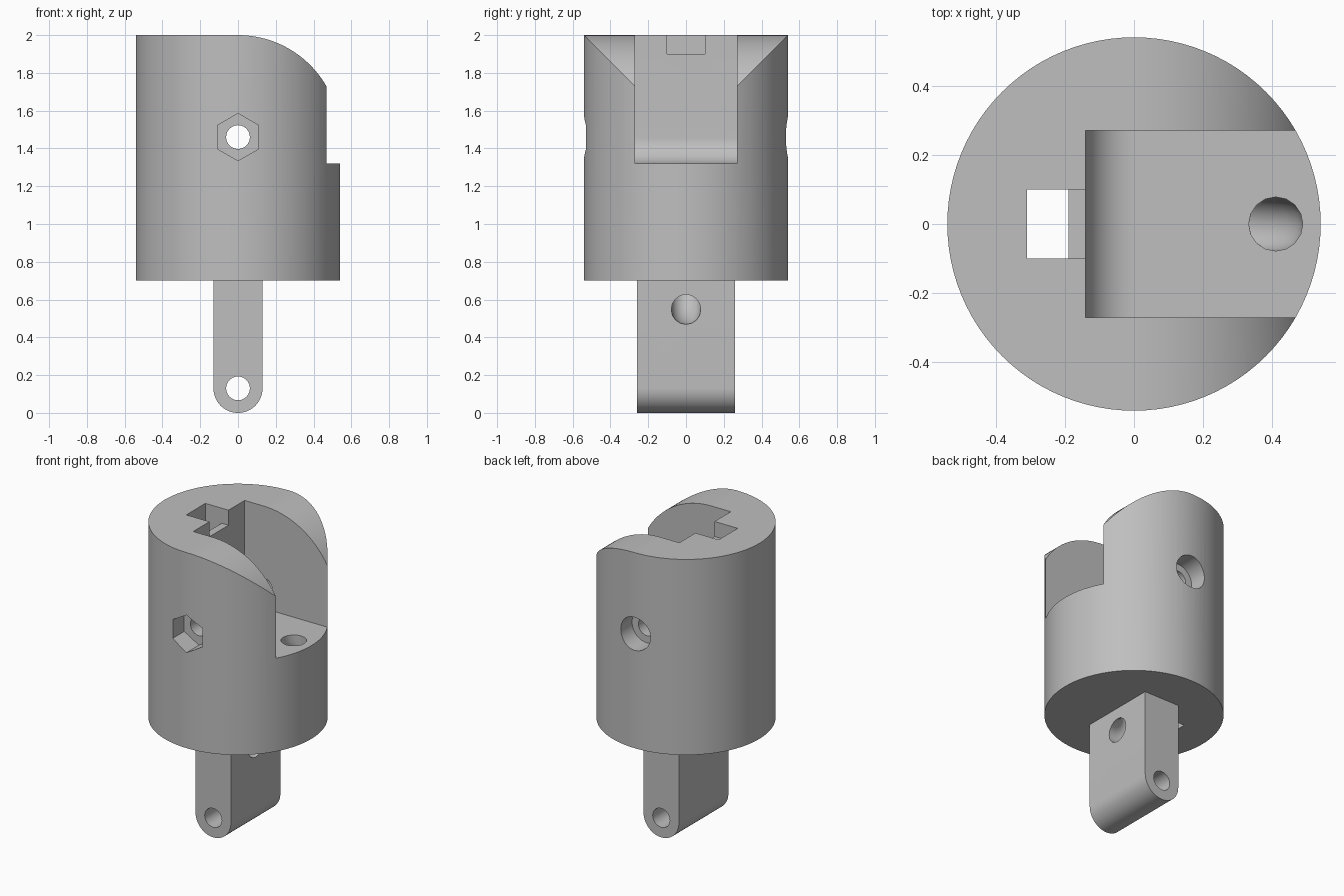
import bpy, bmesh
from math import sin, cos, pi, radians
from mathutils import Vector

if "Cube" in bpy.data.objects:
    bpy.data.objects.remove(bpy.data.objects["Cube"], do_unlink=True)

R = 0.54          # body radius
PIN_Z = 1.46      # height of the pivot axis
HALF_SLOT = 0.27
BORE = 0.063


def arc(cx, cy, r, start, end, n):
    """Points on an arc, angles in degrees."""
    angles = [radians(start + (end - start) * i / n) for i in range(n + 1)]
    return [(cx + r * cos(a), cy + r * sin(a)) for a in angles]


def circle(cx, cy, r, n, start=0):
    return arc(cx, cy, r, start, start + 360, n)[:-1]


def prism(name, outline, axis, lo, hi):
    """Extrude a 2D outline along z (outline in x, y) or y (outline in x, z)."""
    def place(p, t):
        return (p[0], p[1], t) if axis == "z" else (p[0], t, p[1])
    bm = bmesh.new()
    ends = [[bm.verts.new(place(p, t)) for p in outline] for t in (lo, hi)]
    for ring in ends:
        bm.faces.new(ring)
    n = len(outline)
    for i in range(n):
        j = (i + 1) % n
        bm.faces.new((ends[0][i], ends[0][j], ends[1][j], ends[1][i]))
    bmesh.ops.recalc_face_normals(bm, faces=bm.faces)
    mesh = bpy.data.meshes.new(name)
    bm.to_mesh(mesh)
    bm.free()
    obj = bpy.data.objects.new(name, mesh)
    bpy.context.collection.objects.link(obj)
    return obj


def rect(x0, x1, y0, y1):
    return [(x0, y0), (x1, y0), (x1, y1), (x0, y1)]


def activate(obj):
    bpy.ops.object.select_all(action="DESELECT")
    obj.select_set(True)
    bpy.context.view_layer.objects.active = obj


def combine(target, other, operation):
    """Apply a boolean and discard the second object."""
    mod = target.modifiers.new(operation.title(), "BOOLEAN")
    mod.operation, mod.solver, mod.object = operation, "EXACT", other
    activate(target)
    bpy.ops.object.modifier_apply(modifier=mod.name)
    bpy.data.objects.remove(other, do_unlink=True)


def tube(name, stations, radius):
    """Closed tube along a path of (point, tangent) stations."""
    curve = bpy.data.curves.new(name, "CURVE")
    curve.dimensions = "3D"
    curve.bevel_depth, curve.bevel_resolution = radius, 6
    curve.use_fill_caps = True
    spline = curve.splines.new("BEZIER")
    spline.bezier_points.add(len(stations) - 1)
    for bp, (point, tangent) in zip(spline.bezier_points, stations):
        bp.handle_left_type = bp.handle_right_type = "FREE"
        co, t = Vector(point), Vector(tangent)
        bp.co, bp.handle_left, bp.handle_right = co, co - t, co + t
    obj = bpy.data.objects.new(name, curve)
    bpy.context.collection.objects.link(obj)
    activate(obj)
    bpy.ops.object.convert(target="MESH")
    obj = bpy.context.view_layer.objects.active
    bm = bmesh.new()
    bm.from_mesh(obj.data)
    bmesh.ops.remove_doubles(bm, verts=bm.verts, dist=1e-4)
    bmesh.ops.recalc_face_normals(bm, faces=bm.faces)
    bm.to_mesh(obj.data)
    bm.free()
    return obj


# Round body, its top rolled off around the pivot axis on the open side
body = prism("joint_body", circle(0, 0, R, 96), "z", 0.7, 2.0)
roll = [(-1, 0.5), (R + 0.1, 0.5), (R + 0.1, 1.4), (R, 1.4)]
roll += arc(0, PIN_Z, R, 0, 90, 32) + [(-1, 2.0)]
combine(body, prism("roll_off", roll, "y", -1, 1), "INTERSECT")

# Hinge tongue with a rounded lower end
tongue = [(0.13, 0.8), (-0.13, 0.8)] + arc(0, 0.13, 0.13, 180, 360, 32)
combine(body, prism("tongue", tongue, "y", -0.26, 0.26), "UNION")

# Slot for the next joint, with a rounded inner corner
slot = [(1, 1.32), (1, 2.2), (-0.14, 2.2)] + arc(0, PIN_Z, 0.14, 180, 270, 16)
combine(body, prism("slot", slot, "y", -HALF_SLOT, HALF_SLOT), "DIFFERENCE")

# Vertical cord channel and the shallow notch joining it to the slot
combine(body, prism("channel", rect(-0.31, -0.19, -0.1, 0.1), "z", 0.5, 2.2), "DIFFERENCE")
combine(body, prism("notch", rect(-0.31, -0.1, -0.1, 0.1), "z", 1.9, 2.2), "DIFFERENCE")

# Pin bores through the fork and the tongue
for z in (PIN_Z, 0.13):
    combine(body, prism("bore", circle(0, z, BORE, 24), "y", -1, 1), "DIFFERENCE")

# Nut pocket at the front, screw head pocket at the back
combine(body, prism("nut_pocket", circle(0, PIN_Z, 0.125, 6, 30), "y", -1, -0.41), "DIFFERENCE")
combine(body, prism("head_pocket", circle(0, PIN_Z, 0.11, 32), "y", 0.41, 1), "DIFFERENCE")

# Curved cord tunnel from the slot floor to the side of the tongue
path = [((0.41, 0, 1.45), (0, 0, -0.04)),
        ((0.41, 0, 1.27), (0, 0, -0.18)),
        ((0, 0, 0.82), (0, 0, -0.18)),
        ((0, 0, 0.7), (0, 0, -0.085)),
        ((0.155, 0, 0.545), (0.085, 0, 0)),
        ((0.3, 0, 0.545), (0.04, 0, 0))]
combine(body, tube("tunnel", path, 0.078), "DIFFERENCE")

# Single grey material and smooth shading with sharp edges kept
grey = bpy.data.materials.new("plain_grey")
grey.use_nodes = True
colour = (0.52, 0.52, 0.52, 1)
grey.diffuse_color = colour
grey.node_tree.nodes["Principled BSDF"].inputs["Base Color"].default_value = colour
body.data.materials.clear()
body.data.materials.append(grey)
for face in body.data.polygons:
    face.material_index = 0
activate(body)
bpy.ops.object.shade_smooth_by_angle(angle=radians(30))
